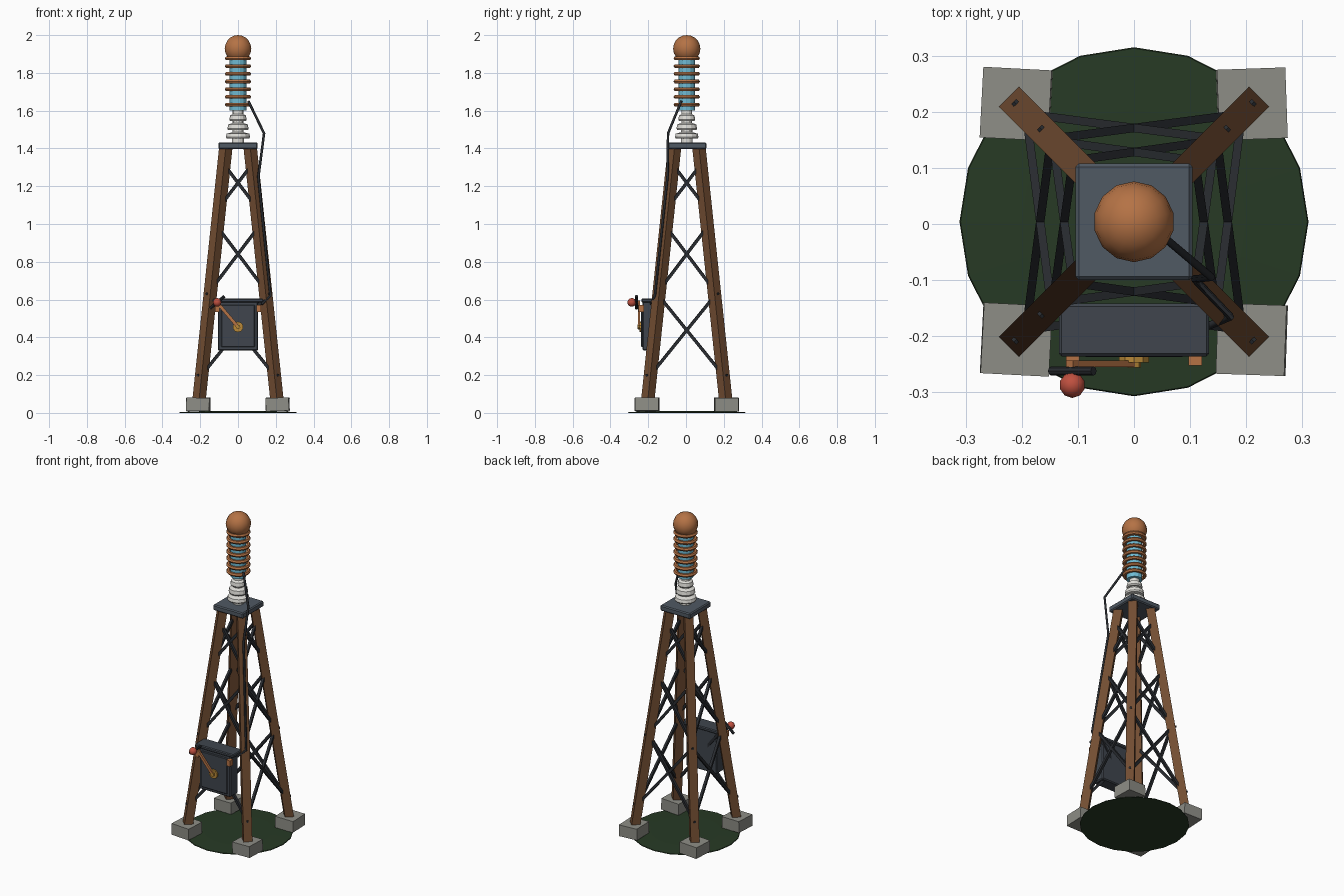
import bpy, bmesh, math
from mathutils import Vector, Matrix

if "Cube" in bpy.data.objects:
    bpy.data.objects.remove(bpy.data.objects["Cube"])

CY = 0.004
COL = dict(wood=(.17, .075, .032), concrete=(.27, .27, .24), grass=(.02, .042, .018),
           plate=(.08, .10, .125), box=(.05, .06, .075), iron=(.022, .025, .03),
           copper=(.46, .17, .06), cyan=(.16, .5, .66), white=(.75, .74, .70),
           gold=(.48, .25, .04), red=(.52, .08, .05))
MATS = {}
for k, c in COL.items():
    MATS[k] = bpy.data.materials.new(k)
    MATS[k].diffuse_color = (*c, 1)


def finish(name, bm, col, smooth=False):
    bmesh.ops.recalc_face_normals(bm, faces=bm.faces)
    me = bpy.data.meshes.new(name)
    bm.to_mesh(me)
    bm.free()
    me.materials.append(MATS[col])
    ob = bpy.data.objects.new(name, me)
    bpy.context.collection.objects.link(ob)
    for p in me.polygons:
        p.use_smooth = smooth
    return ob


def box(name, lo, hi, col, bevel=0, rot=None):
    lo, hi = Vector(lo), Vector(hi)
    bm = bmesh.new()
    m = Matrix.Translation((lo + hi) / 2) @ (rot or Matrix()) @ Matrix.Diagonal((*(hi - lo), 1))
    bmesh.ops.create_cube(bm, size=1, matrix=m)
    if bevel:
        bmesh.ops.bevel(bm, geom=bm.edges[:], offset=bevel, segments=1, affect='EDGES')
    return finish(name, bm, col)


def frame(a, b):
    d = (b - a).normalized()
    up = Vector((0, 0, 1)) if abs(d.z) < .9999 else Vector((0, 1, 0))
    x = d.cross(up).normalized()
    m = Matrix((x, d.cross(x), d)).transposed().to_4x4()
    m.translation = (a + b) / 2
    return m


def beam(name, a, b, w, t, col):
    a, b = Vector(a), Vector(b)
    bm = bmesh.new()
    bmesh.ops.create_cube(bm, size=1, matrix=frame(a, b) @ Matrix.Diagonal((w, t, (b - a).length, 1)))
    return finish(name, bm, col)


def rod(name, a, b, r, col, sides=8):
    a, b = Vector(a), Vector(b)
    bm = bmesh.new()
    bmesh.ops.create_cone(bm, cap_ends=True, segments=sides, radius1=r, radius2=r,
                          depth=(b - a).length, matrix=frame(a, b))
    return finish(name, bm, col)


def lathe(name, profile, col, sides=14, closed=False):
    bm = bmesh.new()
    pts = [bm.verts.new((r, CY, z)) for r, z in profile]
    pairs = list(zip(pts, pts[1:])) + ([(pts[-1], pts[0])] if closed else [])
    edges = [bm.edges.new(p) for p in pairs]
    bmesh.ops.spin(bm, geom=pts + edges, cent=(0, CY, 0), axis=(0, 0, 1),
                   angle=math.tau, steps=sides, use_merge=True)
    bmesh.ops.remove_doubles(bm, verts=bm.verts, dist=1e-5)
    return finish(name, bm, col)


def ball(name, c, r, col, u, v, smooth):
    bm = bmesh.new()
    bmesh.ops.create_uvsphere(bm, u_segments=u, v_segments=v, radius=r, matrix=Matrix.Translation(c))
    return finish(name, bm, col, smooth)


def leg_point(sx, sy, z, out=0):
    c = .205 - .106 * (z - .08) + out * .7071
    return Vector((sx * c, sy * c + CY, z))


# ground patch
lathe("ground_patch", [(0, 0), (.311, 0), (.309, .004), (.2, .009), (0, .009)], 'grass', 20)

# legs, footings and bolts
CORNERS = [(1, 1), (-1, 1), (-1, -1), (1, -1)]
for i, (sx, sy) in enumerate(CORNERS):
    beam(f"leg_{i}", leg_point(sx, sy, .05), leg_point(sx, sy, 1.41), .05, .05, 'wood')
    rot = Matrix.Rotation(math.radians((2, -3, -3, -2)[i]), 4, 'Z') @ \
        Matrix.Rotation(math.radians((1.5, -1.5, 1, -2)[i]), 4, 'Y')
    x, y = sx * .21, sy * .21 + CY
    box(f"footing_{i}", (x - .061, y - .063, .01), (x + .061, y + .063, .08), 'concrete', 0, rot)
    for z in (.2, .63):
        rod(f"bolt_{i}_{z}", leg_point(sx, sy, z, .02), leg_point(sx, sy, z, .031), .007, 'iron', 6)

# crossed braces on all four sides
for i in range(4):
    p, q = CORNERS[i], CORNERS[(i + 1) % 4]
    for z0, z1 in ((.2, .62), (.65, .985), (1.09, 1.315)):
        for n, (s, e) in enumerate(((p, q), (q, p))):
            beam(f"brace_{i}_{z0}_{n}", leg_point(*s, z0), leg_point(*e, z1), .015, .016, 'iron')

# top plate
box("top_plate", (-.104, CY - .104, 1.397), (.104, CY + .104, 1.432), 'plate', .006)

# stacked insulator
lathe("insulator", [(0, 1.43), (.032, 1.43), (.032, 1.453), (.06, 1.453), (.064, 1.46), (.06, 1.478),
                    (.03, 1.486), (.03, 1.497), (.052, 1.497), (.056, 1.505), (.052, 1.527),
                    (.028, 1.535), (.028, 1.545), (.042, 1.545), (.046, 1.552), (.042, 1.574),
                    (.028, 1.582), (.028, 1.605), (0, 1.605)], 'white')

# glowing core, coil rings and top ball
lathe("coil_core", [(0, 1.6), (.045, 1.6), (.045, 1.88), (0, 1.88)], 'cyan')
for i in range(7):
    z = 1.632 + i * .0408
    prof = [(.058 + .012 * math.cos(a * math.tau / 6), z + .011 * math.sin(a * math.tau / 6))
            for a in range(6)]
    lathe(f"coil_ring_{i}", prof, 'copper', 16, True)
lathe("ball_collar", [(0, 1.868), (.055, 1.868), (.055, 1.89), (0, 1.89)], 'copper')
ball("top_ball", (0, CY, 1.928), .072, 'copper', 14, 10, True)

# switch box
box("switch_box", (-.107, -.23, .33), (.107, -.15, .59), 'box', .006)
box("switch_door", (-.09, -.237, .348), (.09, -.225, .572), 'box', .004)
box("switch_lid", (-.134, -.236, .585), (.134, -.142, .606), 'box', .005)
for s in (-1, 1):
    box(f"contact_{s}", (s * .109 - .012, -.252, .535), (s * .109 + .012, -.222, .572), 'copper')

# lever with hub, crossbar and knob
rod("lever_hub", (0, -.23, .455), (0, -.247, .455), .028, 'gold', 10)
rod("lever_pin", (0, -.24, .455), (0, -.256, .455), .012, 'gold', 8)
beam("lever_arm", (.006, -.249, .448), (-.115, -.249, .59), .012, .017, 'copper')
rod("lever_crossbar", (-.148, -.262, .553), (-.072, -.262, .618), .008, 'iron', 8)
rod("knob_stem", (-.11, -.245, .585), (-.11, -.275, .585), .007, 'iron', 6)
ball("lever_knob", (-.11, -.287, .585), .023, 'red', 10, 8, True)

# cable from coil down to the box
cu = bpy.data.curves.new("cable", 'CURVE')
cu.dimensions = '3D'
cu.bevel_depth = .007
cu.bevel_resolution = 1
cu.use_fill_caps = True
path = [(.055, -.025, 1.65), (.138, -.095, 1.48), (.108, -.098, 1.25), (.172, -.165, .62), (.125, -.185, .575)]
sp = cu.splines.new('POLY')
sp.points.add(len(path) - 1)
for pt, p in zip(sp.points, path):
    pt.co = (*p, 1)
cu.materials.append(MATS['iron'])
bpy.context.collection.objects.link(bpy.data.objects.new("cable", cu))

for m in bpy.data.materials:
    if m.users and not m.is_grease_pencil:
        m.use_nodes = True
        m.node_tree.nodes["Principled BSDF"].inputs["Base Color"].default_value = m.diffuse_color
